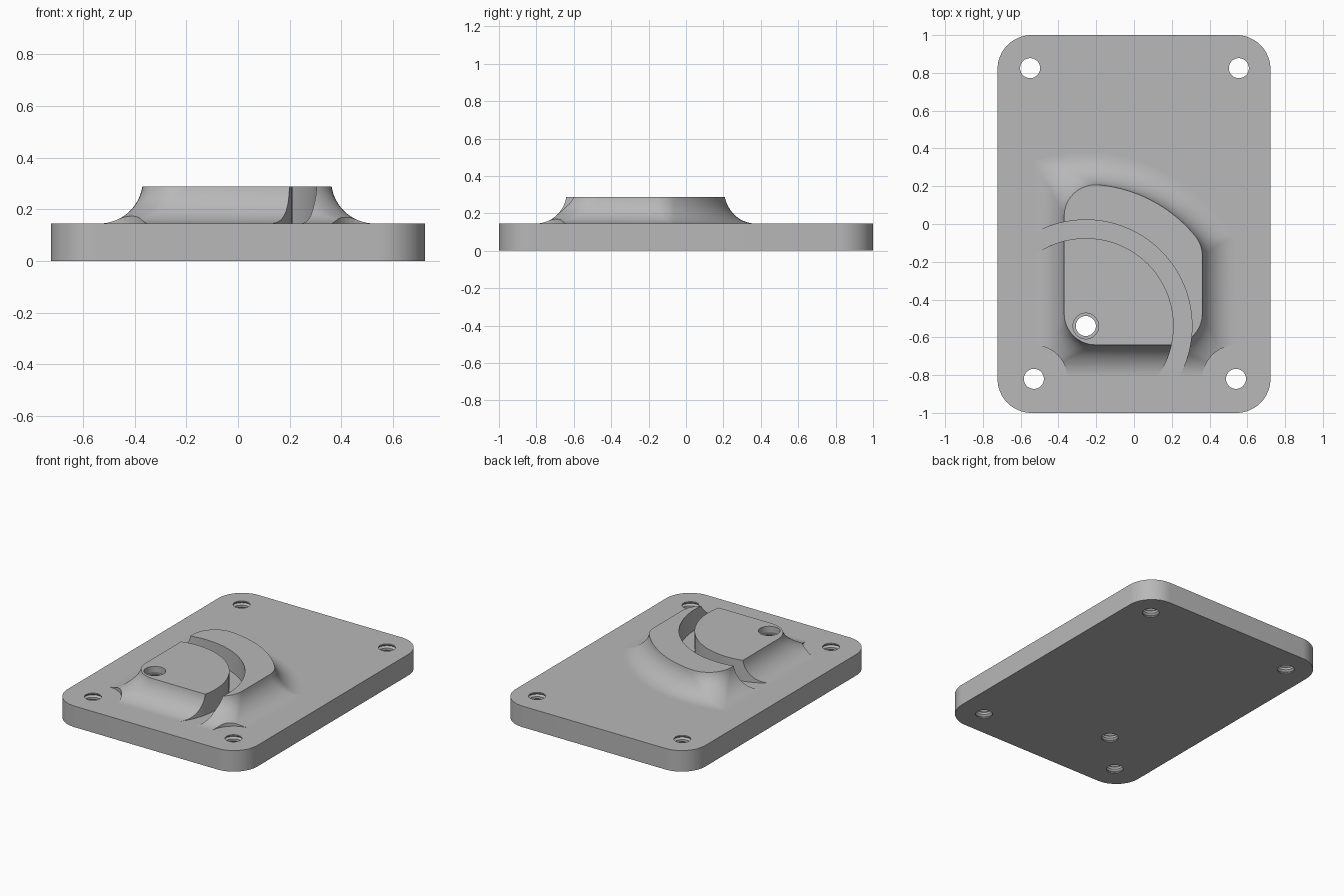
import bpy
import bmesh
from math import sin, cos, pi, sqrt, atan2

cube = bpy.data.objects.get("Cube")
if cube:
    bpy.data.objects.remove(cube, do_unlink=True)

grey = bpy.data.materials.new("plain grey")
grey.use_nodes = True
colour = (0.48, 0.48, 0.48, 1)
grey.diffuse_color = colour
grey.node_tree.nodes["Principled BSDF"].inputs["Base Color"].default_value = colour

PLATE_TOP, BOSS_TOP = 0.145, 0.288
PIVOT = (-0.255, -0.54)
FRONT_SCREWS = [(-0.53, -0.82), (0.54, -0.82)]
BACK_SCREWS = [(-0.55, 0.825), (0.555, 0.825)]


def arc(cx, cy, r, a0, a1, n):
    return [(cx + r * cos(a0 + (a1 - a0) * i / n),
             cy + r * sin(a0 + (a1 - a0) * i / n)) for i in range(n + 1)]


def loft(name, rings, caps=True):
    """Skin a stack of equal-length rings, closing the ends or joining them."""
    bm = bmesh.new()
    loops = [[bm.verts.new(p) for p in ring] for ring in rings]
    n = len(loops[0])
    pairs = list(zip(loops, loops[1:]))
    if caps:
        bm.faces.new(loops[0])
        bm.faces.new(loops[-1])
    else:
        pairs.append((loops[-1], loops[0]))
    for a, b in pairs:
        for i in range(n):
            j = (i + 1) % n
            bm.faces.new((a[i], a[j], b[j], b[i]))
    bmesh.ops.recalc_face_normals(bm, faces=bm.faces)
    mesh = bpy.data.meshes.new(name)
    bm.to_mesh(mesh)
    bm.free()
    mesh.materials.append(grey)
    obj = bpy.data.objects.new(name, mesh)
    bpy.context.collection.objects.link(obj)
    return obj


def lathe(name, centre, profile):
    """Solid of revolution from (radius, height) pairs."""
    return loft(name, [[(x, y, z) for x, y in arc(*centre, r, 0, 2 * pi, 48)[:-1]]
                       for r, z in profile])


def thread(bottom, top, r=0.053, groove=0.012, pitch=0.036):
    """Ridged bore profile between two heights."""
    count = round((top - bottom) / pitch)
    step = (top - bottom) / count
    profile = [(r, bottom)]
    for i in range(count):
        z = bottom + i * step
        profile += [(r, z + 0.2 * step), (r + groove, z + 0.5 * step),
                    (r, z + 0.8 * step)]
    return profile + [(r, top)]


def cut(target, cutters):
    bpy.ops.object.select_all(action="DESELECT")
    bpy.context.view_layer.objects.active = target
    target.select_set(True)
    for cutter in cutters:
        mod = target.modifiers.new("cut", "BOOLEAN")
        mod.operation = "DIFFERENCE"
        mod.solver = "EXACT"
        mod.object = cutter
        bpy.ops.object.modifier_apply(modifier=mod.name)
    bpy.ops.object.shade_smooth_by_angle(angle=0.5)


# Base plate with rounded corners
HX, HY, CR = 0.7225, 1.0, 0.18
outline = []
for k, (sx, sy) in enumerate([(1, 1), (-1, 1), (-1, -1), (1, -1)]):
    outline += arc(sx * (HX - CR), sy * (HY - CR), CR, k * pi / 2, (k + 1) * pi / 2, 16)
base_plate = loft("base_plate", [[(x, y, z) for x, y in outline] for z in (0, PLATE_TOP)])


# Boss: a box with an arched back, rounded at the top and mitred at the foot
def boss_ring(d, r, z):
    x0, x1, y0 = -0.37 - d + r, 0.362 + d - r, -0.64 - d + r
    big = 0.75 + d - r
    px, py = PIVOT
    yr = py + sqrt(big ** 2 - (x1 - px) ** 2)
    yl = py + sqrt(big ** 2 - (x0 - px) ** 2)
    ar, al = atan2(yr - py, x1 - px), atan2(yl - py, x0 - px)
    pts = arc(x1, yr, r, 0, ar, 10)
    pts += arc(px, py, big + r, ar, al, 32)[1:-1]
    pts += arc(x0, yl, r, al, pi, 10)
    pts += arc(x0, y0, r, pi, 1.5 * pi, 10)
    pts += arc(x1, y0, r, 1.5 * pi, 2 * pi, 10)
    return [(x, y, z) for x, y in pts]


FLARE, STEPS = 0.167, 16
rings = [boss_ring(0.165, 0.003, PLATE_TOP - 0.01)]
for i in range(STEPS + 1):
    t = 1.42 * i / STEPS
    height = PLATE_TOP + (BOSS_TOP - PLATE_TOP) * (1 - cos(t)) / (1 - cos(1.42))
    rings.append(boss_ring(0.165 - FLARE * sin(t), 0.003 + 0.165 * sin(t), height))
boss = loft("boss", rings)

# Cutters: screw bores, pivot bore, curved slot, screw head clearances
bores = [lathe("screw_bore_cutter", c, [(0.053, -0.05)] + thread(0, PLATE_TOP) + [(0.053, 0.2)])
         for c in FRONT_SCREWS + BACK_SCREWS]
LEDGE = BOSS_TOP - 0.045
pivot_bore = lathe("pivot_bore_cutter", PIVOT,
                   [(0.053, -0.05)] + thread(0, LEDGE) + [(0.068, LEDGE), (0.068, 0.4)])
slot = loft("slot_cutter",
            [[(x, y, z) for x, y in arc(*PIVOT, r, 0, 2 * pi, 128)[:-1]]
             for r, z in ((0.465, 0), (0.562, 0), (0.562, 0.5), (0.465, 0.5))], caps=False)
clearances = [lathe("clearance_cutter", c, [(0.178, 0), (0.178, 0.5)]) for c in FRONT_SCREWS]

# The slot only runs round the back and left side, so it is trimmed in front and right
trim = loft("slot_trim_cutter", [[(x, y, z) for x, y in
            ((-1, -1.5), (-0.1, -1.5), (-0.1, -0.7), (-0.35, -0.3), (-1, -0.3))]
            for z in (-0.1, 0.6)])
cut(slot, [trim])

cut(base_plate, bores + [pivot_bore])
cut(boss, [pivot_bore, slot] + clearances)

for helper in bores + clearances + [pivot_bore, slot, trim]:
    bpy.data.objects.remove(helper, do_unlink=True)
